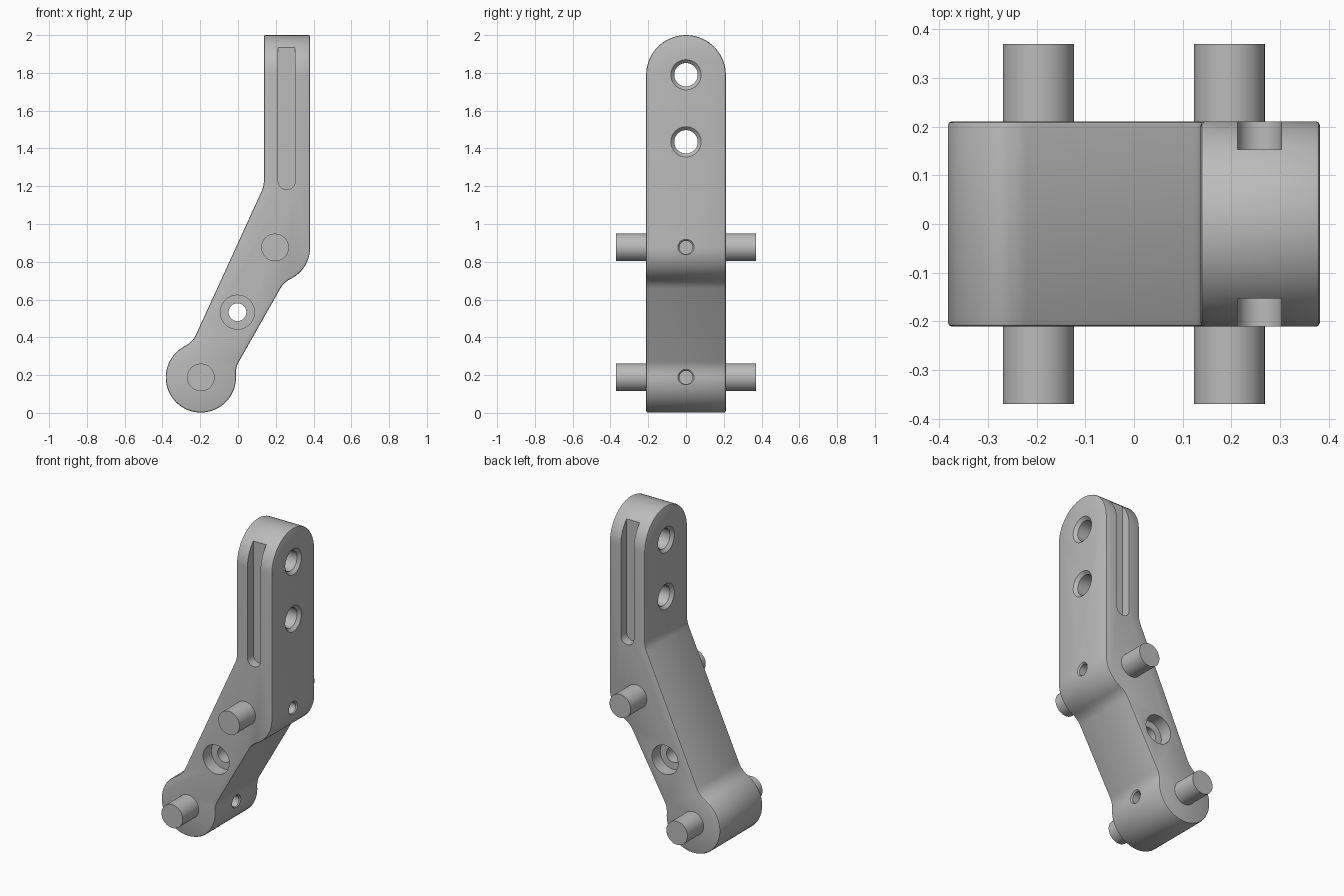
import bpy, bmesh, math
from math import cos, sin, radians, pi
from mathutils import Vector

if "Cube" in bpy.data.objects:
    bpy.data.objects.remove(bpy.data.objects["Cube"], do_unlink=True)

grey = bpy.data.materials.new("plain grey")
grey.use_nodes = True
GREY = (0.5, 0.5, 0.5, 1)
grey.diffuse_color = GREY
grey.node_tree.nodes["Principled BSDF"].inputs["Base Color"].default_value = GREY

HALF = 0.211                # half thickness of the arm
R, FILLET = 0.186, 0.125    # pivot boss radius, neck fillet radius
LOW, HIGH = (-0.1965, 0.188), (0.196, 0.876)  # pivot centres (x, z)


def polar(c, r, deg):
    return (c[0] + r * cos(radians(deg)), c[1] + r * sin(radians(deg)))


def arc(c, r, a, b):
    n = max(3, round(abs(b - a) / 5))
    return [polar(c, r, a + (b - a) * i / n) for i in range(n + 1)]


def make(name, bm):
    bmesh.ops.recalc_face_normals(bm, faces=bm.faces)
    me = bpy.data.meshes.new(name)
    bm.to_mesh(me)
    bm.free()
    me.materials.append(grey)
    ob = bpy.data.objects.new(name, me)
    bpy.context.collection.objects.link(ob)
    return ob


def loft(name, rings):
    """Closed solid through matching rings of points."""
    bm = bmesh.new()
    vs = [[bm.verts.new(p) for p in ring] for ring in rings]
    bm.faces.new(vs[0])
    bm.faces.new(vs[-1])
    for a, b in zip(vs, vs[1:]):
        for i in range(len(a)):
            j = (i + 1) % len(a)
            bm.faces.new((a[i], a[j], b[j], b[i]))
    return make(name, bm)


def along_y(name, pts, y0, y1):
    return loft(name, [[(x, y, z) for x, z in pts] for y in (y0, y1)])


def turned_y(name, c, steps):
    """Round solid on the y axis; steps are (y, radius)."""
    return loft(name, [[(x, y, z) for x, z in arc(c, r, 0, 360)[:-1]] for y, r in steps])


def turned_x(name, z0, steps):
    """Round solid on the x axis; steps are (x, radius)."""
    return loft(name, [[(x, y, z) for y, z in arc((0, z0), r, 0, 360)[:-1]] for x, r in steps])


def apply(ob, kind, **settings):
    mod = ob.modifiers.new(kind, kind)
    for k, v in settings.items():
        setattr(mod, k, v)
    bpy.context.view_layer.objects.active = ob
    bpy.ops.object.modifier_apply(modifier=mod.name)


def boolean(ob, cutter, op='DIFFERENCE'):
    cutter.hide_render = True
    apply(ob, 'BOOLEAN', object=cutter, operation=op, solver='EXACT')
    bpy.data.objects.remove(cutter, do_unlink=True)


def smooth(ob):
    bpy.ops.object.select_all(action='DESELECT')
    ob.select_set(True)
    bpy.context.view_layer.objects.active = ob
    bpy.ops.object.shade_smooth_by_angle(angle=radians(25))


# Arm outline: straight bar, slanted neck and round lower boss
reach = R + FILLET
left_neck = polar(LOW, reach, 116.7)
low_neck = polar(LOW, reach, 4.1)
high_neck = polar(HIGH, reach, -63.9)
outline = [(0.382, 2.2), (0.137, 2.2)]
outline += arc((0.0, 1.23), 0.137, 0, -24.7)
outline += arc(left_neck, FILLET, -24.7, -63.3)
outline += arc(LOW, R, 116.7, 364.1)[1:]
outline += arc(low_neck, FILLET, 184.1, 150.1)[1:]
outline += arc(high_neck, FILLET, 150.1, 116.1)
outline += arc(HIGH, R, -63.9, 0)[1:]
arm = along_y("arm", outline, -0.3, 0.3)

# Domed top and flat sides
dome = [(-HALF, -0.5), (HALF, -0.5)] + arc((0, 2 - HALF), HALF, 0, 180)
boolean(arm, loft("dome_tool", [[(x, y, z) for y, z in dome] for x in (-1, 1)]), 'INTERSECT')
apply(arm, 'BEVEL', width=0.008, segments=2, limit_method='ANGLE', angle_limit=radians(40))

# Chamfered mounting holes through the top
for z in (1.79, 1.435):
    boolean(arm, turned_x("mount_hole", z, [
        (0.12, 0.097), (0.155, 0.062), (0.364, 0.062), (0.4, 0.098)]))

# Blind screw holes on the rear edge
for (cx, cz) in (LOW, HIGH):
    face = cx + R
    boolean(arm, turned_x("screw_hole", cz, [
        (face - 0.1, 0.035), (face - 0.008, 0.035), (face + 0.02, 0.063)]))

# Counterbored cross hole
boolean(arm, turned_y("cross_hole", (-0.003, 0.533), [
    (-0.3, 0.09), (-0.13, 0.09), (-0.13, 0.047),
    (0.13, 0.047), (0.13, 0.09), (0.3, 0.09)]))

# Side slots running out through the dome
slot = [(0.303, 2.2), (0.213, 2.2)] + arc((0.258, 1.227), 0.045, 180, 360)
for s in (-1, 1):
    boolean(arm, along_y("slot_tool", slot, s * 0.153, s * 0.3))
smooth(arm)

# Pivot pins
for name, c in (("lower_pin", LOW), ("upper_pin", HIGH)):
    smooth(turned_y(name, c, [(-0.37, 0.073), (0.37, 0.073)]))
